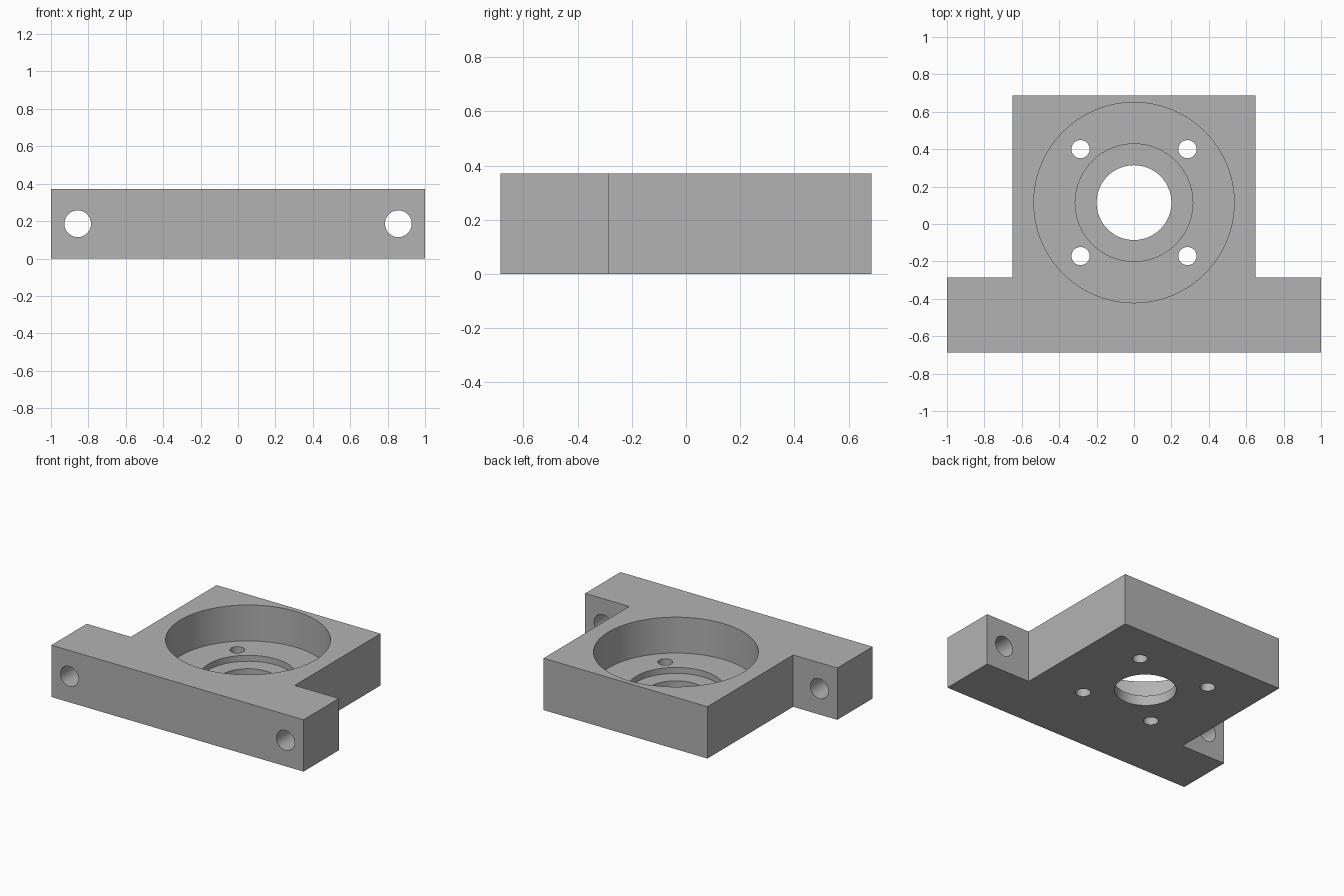
import bpy
import bmesh
import math
from mathutils import Matrix

cube = bpy.data.objects.get("Cube")
if cube:
    bpy.data.objects.remove(cube, do_unlink=True)

MM = 1 / 35          # drawing millimetres to model units
HEIGHT = 13
BORE_Y = 4

grey = bpy.data.materials.new("machined grey")
grey.use_nodes = True
grey.diffuse_color = (0.448, 0.448, 0.448, 1)
grey.node_tree.nodes["Principled BSDF"].inputs["Base Color"].default_value = grey.diffuse_color


def to_object(name, bm):
    bmesh.ops.scale(bm, vec=(MM, MM, MM), verts=bm.verts)
    bmesh.ops.recalc_face_normals(bm, faces=bm.faces)
    mesh = bpy.data.meshes.new(name)
    bm.to_mesh(mesh)
    bm.free()
    mesh.materials.append(grey)
    obj = bpy.data.objects.new(name, mesh)
    bpy.context.collection.objects.link(obj)
    return obj


def drill(block, centre, radius, length, axis="Z", segments=96):
    """Cut a round hole of the given length about its centre."""
    bm = bmesh.new()
    turn = Matrix.Rotation(math.pi / 2, 4, "X") if axis == "Y" else Matrix()
    bmesh.ops.create_cone(bm, cap_ends=True, segments=segments, radius1=radius,
                          radius2=radius, depth=length,
                          matrix=Matrix.Translation(centre) @ turn)
    cutter = to_object("hole_cutter", bm)
    cutter.hide_render = True
    mod = block.modifiers.new("hole", "BOOLEAN")
    mod.operation = "DIFFERENCE"
    mod.solver = "EXACT"
    mod.object = cutter
    bpy.ops.object.modifier_apply(modifier=mod.name)
    bpy.data.objects.remove(cutter, do_unlink=True)


def counterbore(block, radius, floor):
    """Cut a round pocket from above the top down to a floor height."""
    top = HEIGHT + 2
    drill(block, (0, BORE_Y, (top + floor) / 2), radius, top - floor)


# T-shaped block: wide mounting bar in front, square housing behind
half = [(35, -24), (35, -10), (22.75, -10), (22.75, 24)]
outline = half + [(-x, y) for x, y in reversed(half)]
bm = bmesh.new()
base = bm.faces.new([bm.verts.new((x, y, 0)) for x, y in outline])
sides = bmesh.ops.extrude_face_region(bm, geom=[base])["geom"]
bmesh.ops.translate(bm, vec=(0, 0, HEIGHT),
                    verts=[v for v in sides if isinstance(v, bmesh.types.BMVert)])
block = to_object("mounting_block", bm)
bpy.ops.object.select_all(action="DESELECT")
block.select_set(True)
bpy.context.view_layer.objects.active = block

# Stepped bore: main pocket, shallow recess, through hole
counterbore(block, 18.75, 4)
counterbore(block, 11, 2.5)
counterbore(block, 7, -2)

# Screw holes through the pocket floor and through the mounting ears
for sx in (-1, 1):
    for sy in (-1, 1):
        drill(block, (10 * sx, BORE_Y + 10 * sy, 2), 1.7, 12, segments=48)
    drill(block, (30 * sx, -17, HEIGHT / 2), 2.5, 20, axis="Y", segments=48)

bpy.ops.object.shade_smooth_by_angle(angle=math.radians(30))
